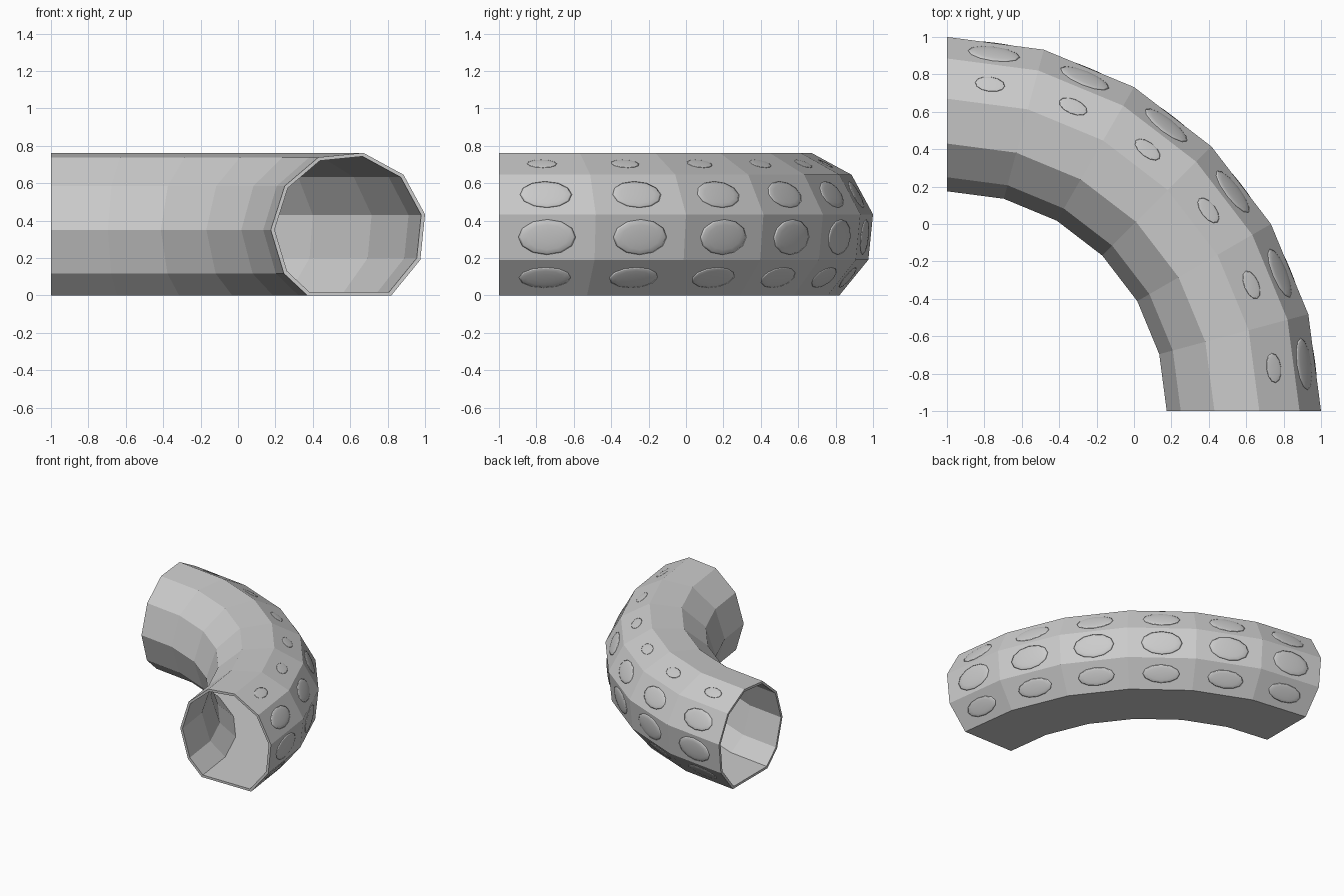
import bpy, bmesh
from math import sin, cos, radians
from mathutils import Vector, Matrix

if "Cube" in bpy.data.objects:
    bpy.data.objects.remove(bpy.data.objects["Cube"])

STEPS = 6
STEP = radians(90 / STEPS)
# cross-section as (distance from bend axis, height), counter-clockwise
SECTION = [(1.37, 0), (1.82, 0), (1.975, .19), (2.0, .433), (1.885, .645),
           (1.67, .762), (1.43, .738), (1.25, .585), (1.175, .35), (1.245, .117)]
CENTRE = Vector((1.587, .375))
WALL = 0.95


def place(r, z, a):
    """Point on the bend, whose axis stands at (-1, -1)."""
    return Vector((-1 + r * cos(a), -1 + r * sin(a), z))


def add_object(name, bm):
    me = bpy.data.meshes.new(name)
    bm.to_mesh(me)
    bm.free()
    ob = bpy.data.objects.new(name, me)
    bpy.context.collection.objects.link(ob)
    return ob


# hollow faceted pipe bend
bm = bmesh.new()
outer = [Vector(p) for p in SECTION]
inner = [CENTRE + (p - CENTRE) * WALL for p in outer]
rings = [[[bm.verts.new(place(p.x, p.y, i * STEP)) for p in prof]
          for i in range(STEPS + 1)] for prof in (outer, inner)]
n = len(SECTION)
for k in range(n):
    m = (k + 1) % n
    for side in rings:
        for a, b in zip(side, side[1:]):
            bm.faces.new((a[k], a[m], b[m], b[k]))
    for i in (0, STEPS):
        o, q = rings[0][i], rings[1][i]
        bm.faces.new((o[k], o[m], q[m], q[k]))
bmesh.ops.recalc_face_normals(bm, faces=bm.faces)
add_object("pipe_bend", bm)

# shallow swellings on the outer panels: section edge, half length, half width, height
bm = bmesh.new()
for k, length, width, height in [(1, .14, .07, .008), (2, .155, .095, .012),
                                 (3, .14, .08, .01), (4, .08, .045, .004)]:
    for i in range(STEPS):
        a, b = i * STEP, (i + 1) * STEP
        p, q = outer[k], outer[k + 1]
        low = (place(p.x, p.y, a) + place(p.x, p.y, b)) / 2
        high = (place(q.x, q.y, a) + place(q.x, q.y, b)) / 2
        mid = (a + b) / 2
        u = Vector((-sin(mid), cos(mid), 0))
        v = (high - low).normalized()
        w = u.cross(v)
        frame = Matrix((u, v, w)).transposed().to_4x4()
        frame.translation = (low + high) / 2
        bmesh.ops.create_uvsphere(bm, u_segments=12, v_segments=8, radius=1,
                                  matrix=frame @ Matrix.Diagonal((length, width, height, 1)))
for f in bm.faces:
    f.smooth = True
add_object("panel_swellings", bm)
